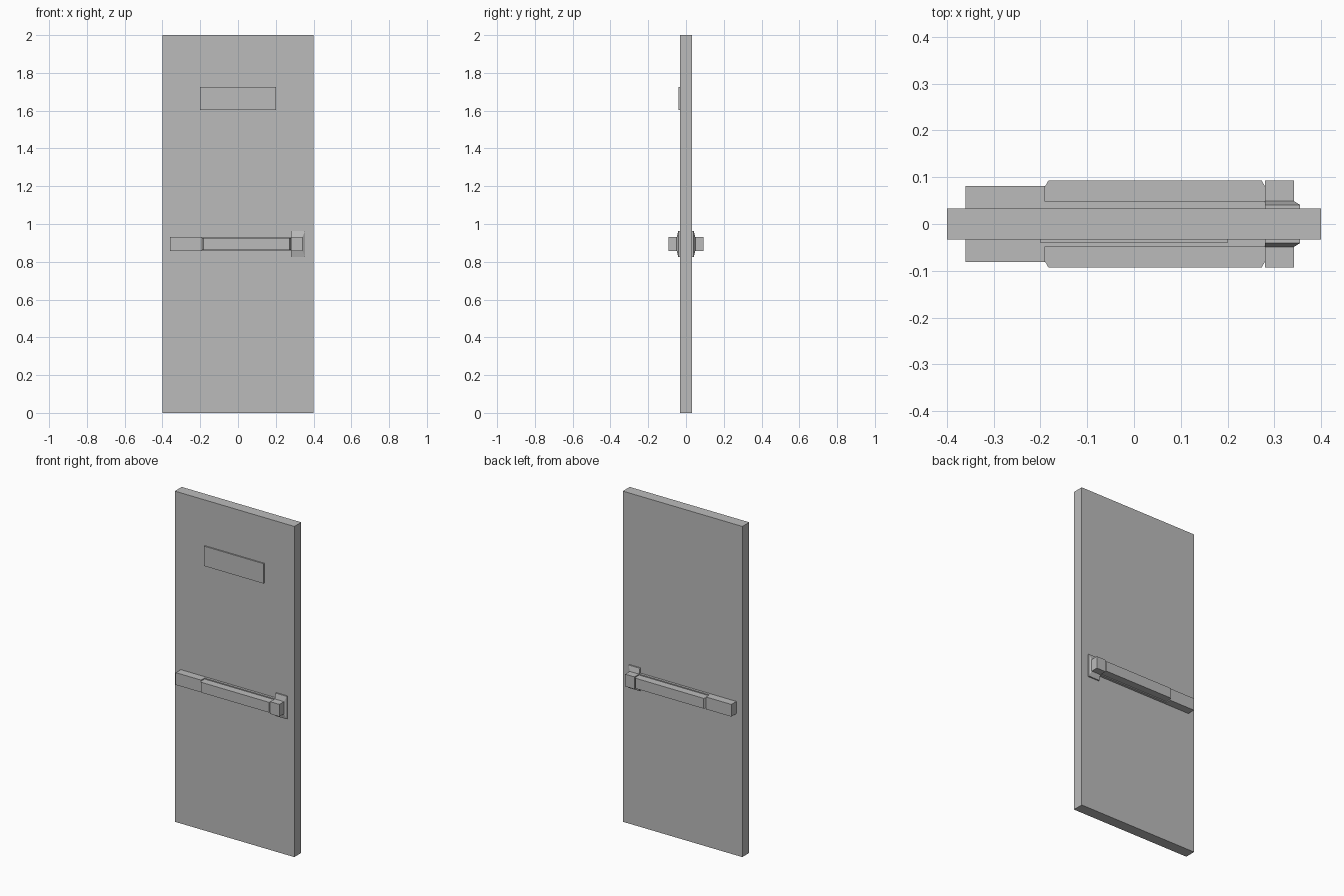
import bpy
import bmesh
from mathutils import Vector

cube = bpy.data.objects.get("Cube")
if cube:
    bpy.data.objects.remove(cube, do_unlink=True)

grey = bpy.data.materials.new("plain grey")
grey.use_nodes = True
grey.diffuse_color = (0.5, 0.5, 0.5, 1)
grey.node_tree.nodes["Principled BSDF"].inputs["Base Color"].default_value = (0.5, 0.5, 0.5, 1)

DOOR_Y = 0.033                      # half thickness of the door
BAR_Z0, BAR_Z1 = 0.857, 0.931       # height band of the push bar


def finish(name, bm):
    bmesh.ops.recalc_face_normals(bm, faces=bm.faces)
    mesh = bpy.data.meshes.new(name)
    bm.to_mesh(mesh)
    bm.free()
    mesh.materials.append(grey)
    obj = bpy.data.objects.new(name, mesh)
    bpy.context.collection.objects.link(obj)
    return obj


def box(name, low, high):
    low, high = Vector(low), Vector(high)
    bm = bmesh.new()
    bmesh.ops.create_cube(bm, size=1)
    for v in bm.verts:
        v.co = (low + high) / 2 + v.co * (high - low)
    return finish(name, bm)


def prism(name, outline, z0, z1):
    """Extrude an (x, y) outline upward."""
    bm = bmesh.new()
    face = bm.faces.new([bm.verts.new((x, y, z0)) for x, y in outline])
    top = bmesh.ops.extrude_face_region(bm, geom=[face])["geom"]
    for v in top:
        if isinstance(v, bmesh.types.BMVert):
            v.co.z = z1
    return finish(name, bm)


# Door leaf and sign plate
box("door_panel", (-0.4, -DOOR_Y, 0), (0.4, DOOR_Y, 2))
box("sign_plate", (-0.2, -0.041, 1.604), (0.2, -DOOR_Y, 1.724))

# Panic bar hardware, the same on both sides of the door
for side, s in (("front", -1), ("back", 1)):
    def block(part, x0, x1, y0, y1, z0=BAR_Z0, z1=BAR_Z1):
        ya, yb = sorted((s * y0, s * y1))
        return box(f"{side}_{part}", (x0, ya, z0), (x1, yb, z1))

    block("bar_housing", -0.36, -0.19, DOOR_Y, 0.081)
    block("bar_rail", -0.19, 0.28, DOOR_Y, 0.048)
    block("latch_cap", 0.28, 0.342, DOOR_Y, 0.093)

    # Push bar with chamfered outer ends
    outline = [(-0.19, 0.048), (-0.19, 0.081), (-0.183, 0.093),
               (0.273, 0.093), (0.28, 0.081), (0.28, 0.048)]
    prism(f"{side}_push_bar", [(x, s * y) for x, y in outline],
          BAR_Z0 + 0.006, BAR_Z1 - 0.006)

    # Latch base plate, then its flared face sloping in to the cap
    block("latch_base", 0.28, 0.355, DOOR_Y, 0.041, 0.825, 0.963)
    flare = block("latch_flare", 0.28, 0.355, 0.041, 0.049, 0.825, 0.963)
    for v in flare.data.vertices:
        if abs(v.co.y) > 0.045:
            v.co.x = min(v.co.x, 0.342)
            v.co.z = BAR_Z0 if v.co.z < 0.9 else BAR_Z1
